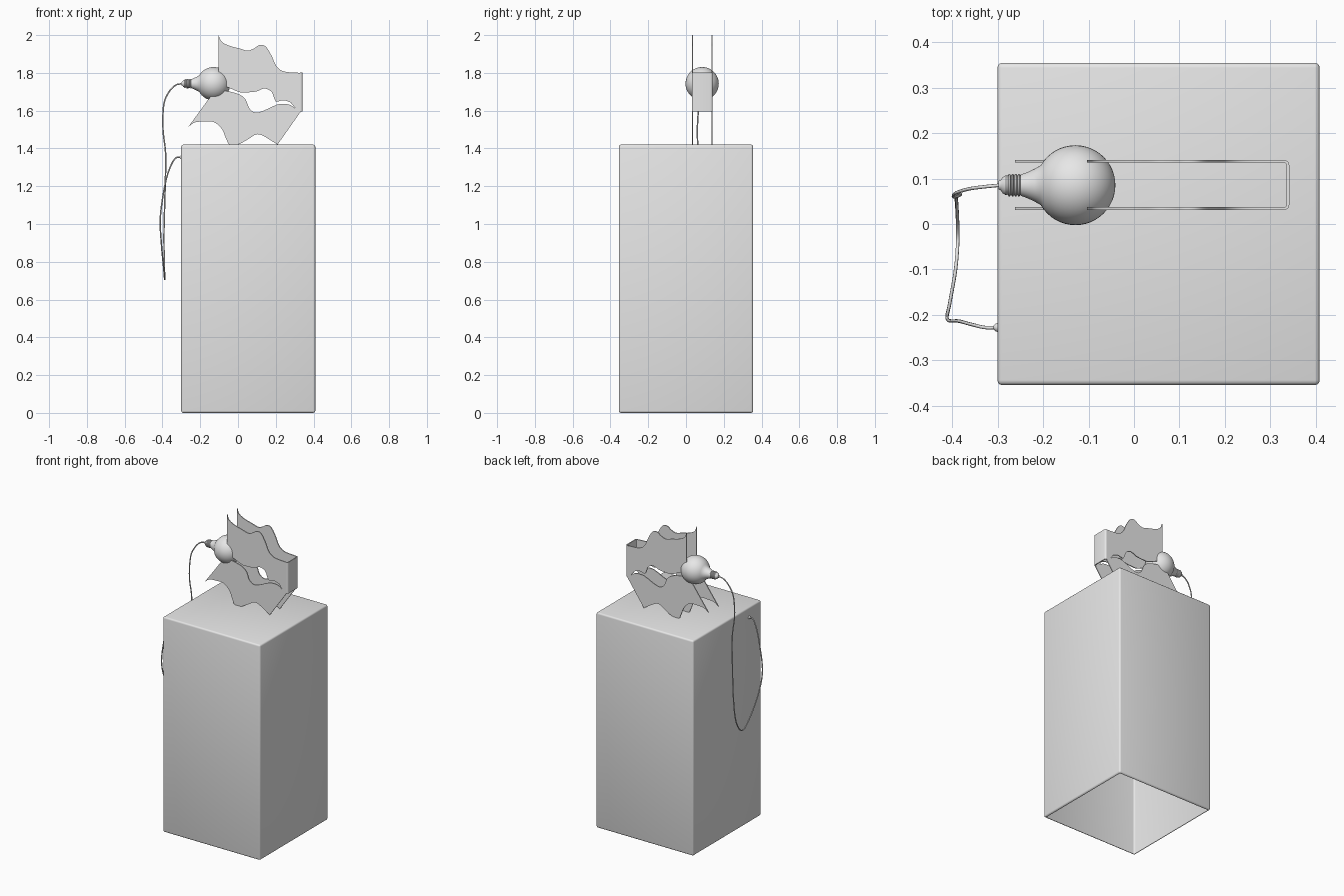
import bpy, bmesh, math
from mathutils import Vector, Matrix

if "Cube" in bpy.data.objects:
    bpy.data.objects.remove(bpy.data.objects["Cube"])

grey = bpy.data.materials.new("plain grey")
grey.diffuse_color = (0.8, 0.8, 0.8, 1)
grey.use_nodes = True
grey.node_tree.nodes["Principled BSDF"].inputs["Base Color"].default_value = grey.diffuse_color


def finish(bm, name, smooth=True):
    bmesh.ops.recalc_face_normals(bm, faces=bm.faces[:])
    me = bpy.data.meshes.new(name)
    bm.to_mesh(me)
    bm.free()
    ob = bpy.data.objects.new(name, me)
    bpy.context.collection.objects.link(ob)
    me.materials.append(grey)
    if smooth:
        bpy.ops.object.select_all(action='DESELECT')
        ob.select_set(True)
        bpy.context.view_layer.objects.active = ob
        bpy.ops.object.shade_smooth_by_angle(angle=math.radians(40))
    return ob


def spline(pts, n=5):
    """Smooth curve through the points."""
    p = [Vector(q) for q in pts]
    p = [2 * p[0] - p[1]] + p + [2 * p[-1] - p[-2]]
    out = []
    for i in range(1, len(p) - 2):
        a, b, c, d = p[i - 1:i + 3]
        for k in range(n):
            t = k / n
            out.append(0.5 * (2 * b + (c - a) * t + (2 * a - 5 * b + 4 * c - d) * t * t
                              + (3 * b - a - 3 * c + d) * t ** 3))
    return out + [p[-2]]


def extrude(name, coords, offset):
    """Fill a flat outline and push it out into a solid."""
    bm = bmesh.new()
    f = bm.faces.new([bm.verts.new(c) for c in coords])
    r = bmesh.ops.extrude_face_region(bm, geom=[f], use_keep_orig=True)
    bmesh.ops.translate(bm, verts=[v for v in r['geom'] if isinstance(v, bmesh.types.BMVert)],
                        vec=offset)
    return finish(bm, name)


def lathe_x(name, profile, origin, steps=40):
    """Spin (x, radius) points around the x axis."""
    bm = bmesh.new()
    vs = [bm.verts.new((x, 0, r)) for x, r in profile]
    es = [bm.edges.new(e) for e in zip(vs, vs[1:])]
    bmesh.ops.spin(bm, geom=vs + es, cent=(0, 0, 0), axis=(1, 0, 0),
                   angle=2 * math.pi, steps=steps)
    bmesh.ops.remove_doubles(bm, verts=bm.verts[:], dist=1e-5)
    bmesh.ops.translate(bm, verts=bm.verts[:], vec=origin)
    return finish(bm, name)


# Plinth: rounded box, open underneath
bm = bmesh.new()
bmesh.ops.create_cube(bm, size=1, matrix=Matrix.Translation((0.054, 0, 0.71))
                      @ Matrix.Diagonal((0.71, 0.71, 1.42, 1)))
bmesh.ops.bevel(bm, geom=bm.edges[:], offset=0.011, segments=3, profile=0.5, affect='EDGES')
bm.normal_update()
under = [f for f in bm.faces if f.normal.z < -0.99 and f.calc_area() > 0.1]
bmesh.ops.delete(bm, geom=under, context='FACES')
finish(bm, "plinth")

# Wavy side sheets, split by a long mouth
top = [(-.103, 2.0), (-.088, 1.967), (-.05, 1.945), (.008, 1.929), (.05, 1.918), (.082, 1.928),
       (.114, 1.947), (.146, 1.94), (.177, 1.892), (.204, 1.835), (.246, 1.807), (.33, 1.8)]
bottom = [(.209, 1.42), (.167, 1.447), (.124, 1.471), (.093, 1.473), (.05, 1.447), (0, 1.421),
          (-.045, 1.42), (-.061, 1.447), (-.087, 1.505), (-.13, 1.54), (-.188, 1.542),
          (-.23, 1.537), (-.262, 1.516)]
mouth_low = [(-.204, 1.595), (-.14, 1.68), (-.10, 1.705), (-.05, 1.702), (.008, 1.685),
             (.04, 1.659), (.061, 1.611), (.093, 1.59), (.135, 1.6), (.183, 1.622),
             (.22, 1.635), (.272, 1.632), (.304, 1.611)]
mouth_high = [(.278, 1.644), (.24, 1.655), (.204, 1.648), (.192, 1.665), (.177, 1.70),
              (.14, 1.717), (.098, 1.702), (.05, 1.697), (.008, 1.698), (-.045, 1.72),
              (-.103, 1.745)]
outline = (spline(top) + [Vector((.33, 1.592))] + spline(bottom)
           + spline(mouth_low) + spline(mouth_high))
y0, y1, th = 0.031, 0.141, 0.006
for name, y in (("front_sheet", y0), ("back_sheet", y1 - th)):
    extrude(name, [(p.x, y, p.y) for p in outline], (0, th, 0))

# End plate: folded strip joining the two sheets
def fold(r, x, lo, hi):
    arc = [(r * math.sin(a), r * math.cos(a)) for a in (i * math.pi / 8 for i in range(5))]
    right = [(x - r + s, hi - r + c) for s, c in arc]
    return [(.329, hi)] + right + [(px, lo + hi - py) for px, py in reversed(right)] + [(.329, lo)]

strip = fold(.011, .342, y0, y1) + fold(.005, .336, y0 + th, y1 - th)[::-1]
extrude("end_plate", [(x, y, 1.595) for x, y in strip], (0, 0, 0.206))

# Light bulb: globe and neck, then threaded cap
centre = (-.129, .0855, 1.743)
R = 0.088
globe = [(R * math.cos(a), R * math.sin(a)) for a in (i * math.radians(150) / 20 for i in range(21))]
globe[0] = (R, 0)
lathe_x("bulb_glass", globe + [(-.09, .036), (-.105, .029), (-.121, .023), (-.121, 0)], centre)
cap = [(-.119, 0), (-.119, .021)]
for i in range(4):
    x = -.121 - i * .007
    cap += [(x, .021), (x - .002, .0245), (x - .005, .0245), (x - .007, .021)]
cap += [(-.153, .022), (-.160, .018), (-.165, .011), (-.170, .009), (-.170, 0)]
lathe_x("bulb_cap", cap, centre, 24)

# Hanging cable, swept as a thin round tube
path = spline([(-.295, .0855, 1.743), (-.33, .082, 1.735), (-.365, .077, 1.70), (-.393, .068, 1.632),
               (-.397, .06, 1.50), (-.383, .064, 1.368), (-.386, .068, 1.183), (-.392, .065, .95),
               (-.39, .035, .79), (-.388, -.03, .706), (-.393, -.10, .76), (-.406, -.175, .90),
               (-.411, -.21, 1.04), (-.385, -.214, 1.215), (-.355, -.222, 1.31),
               (-.328, -.228, 1.35), (-.298, -.228, 1.354)], 6)
cu = bpy.data.curves.new("cable", 'CURVE')
cu.dimensions = '3D'
cu.bevel_depth = 0.0038
cu.bevel_resolution = 2
sp = cu.splines.new('POLY')
sp.points.add(len(path) - 1)
for q, p in zip(sp.points, path):
    q.co = (*p, 1)
cu.materials.append(grey)
bpy.context.collection.objects.link(bpy.data.objects.new("cable", cu))

# Cable grommet on the plinth
lathe_x("cable_grommet", [(.002, 0), (.002, .010), (-.003, .009), (-.008, .004), (-.008, 0)],
        (-.301, -.228, 1.354), 16)
